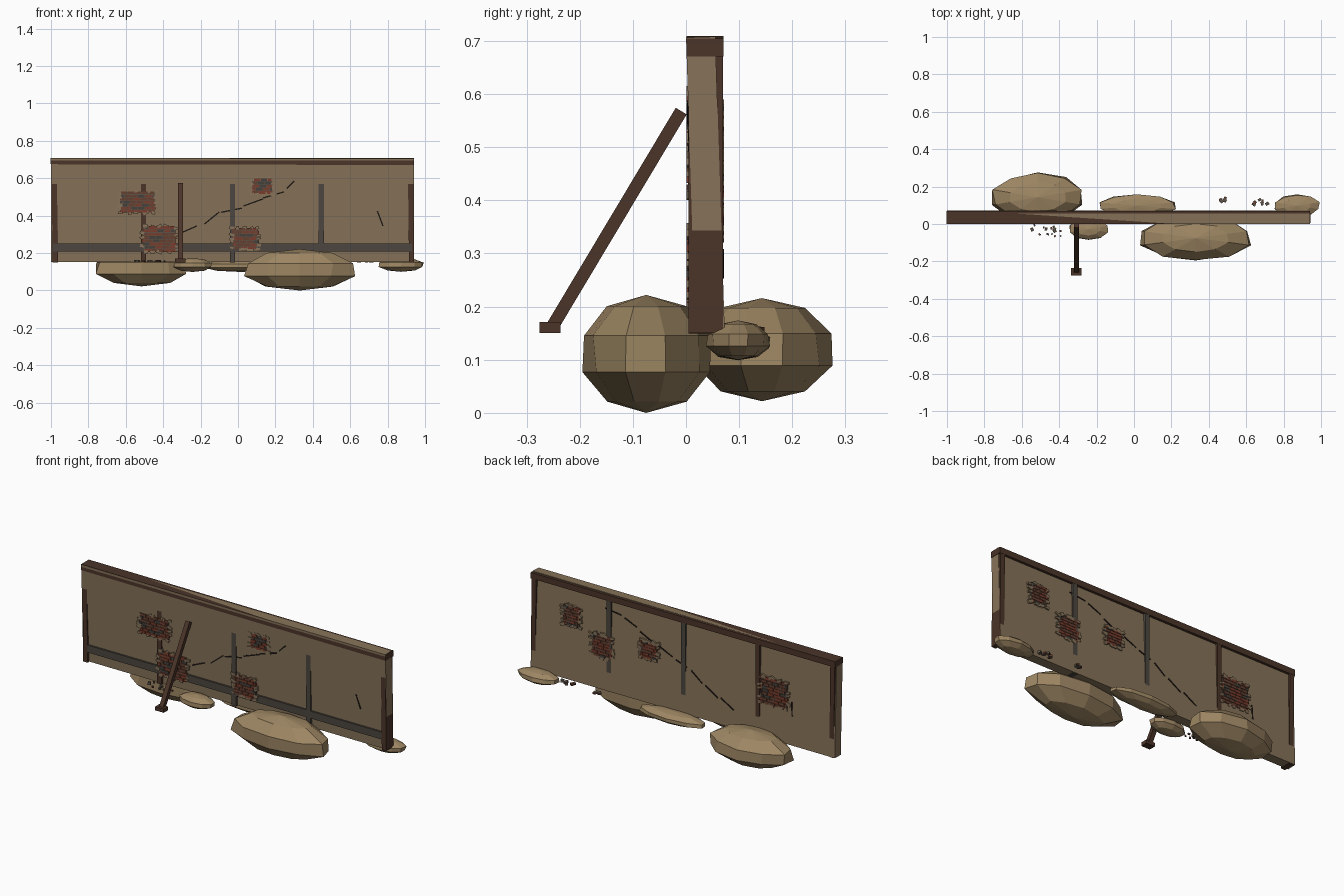
import bpy, bmesh, math, random
from mathutils import Vector, Matrix

if "Cube" in bpy.data.objects:
    bpy.data.objects.remove(bpy.data.objects["Cube"])

random.seed(7)


def material(name, r, g, b):
    m = bpy.data.materials.new(name)
    m.diffuse_color = (r, g, b, 1)
    m.use_nodes = True
    m.node_tree.nodes["Principled BSDF"].inputs["Base Color"].default_value = m.diffuse_color
    return m


PLASTER = material("plaster", 0.24, 0.17, 0.10)
WOOD = material("dark_wood", 0.07, 0.035, 0.022)
GREY = material("weathered_wood", 0.072, 0.062, 0.05)
ROCK = material("rock", 0.34, 0.24, 0.125)
MORTAR = material("mortar", 0.11, 0.085, 0.065)
BRICKS = [material("brick_red", 0.19, 0.045, 0.025),
          material("brick_brown", 0.13, 0.05, 0.03),
          material("brick_sooty", 0.06, 0.05, 0.042)]
CRACK = material("crack", 0.012, 0.009, 0.007)


def make(name, bm, mats):
    me = bpy.data.meshes.new(name)
    bm.to_mesh(me)
    bm.free()
    ob = bpy.data.objects.new(name, me)
    bpy.context.collection.objects.link(ob)
    for m in mats:
        me.materials.append(m)
    return ob


def add_box(bm, c, s, rot=Matrix(), mat=0):
    mx = Matrix.Translation(c) @ rot @ Matrix.Diagonal((*s, 1))
    vs = bmesh.ops.create_cube(bm, size=1, matrix=mx)["verts"]
    for f in {f for v in vs for f in v.link_faces}:
        f.material_index = mat


def box(name, c, s, mat, rot=Matrix()):
    bm = bmesh.new()
    add_box(bm, c, s, rot)
    return make(name, bm, [mat])


# Plaster slab, leaning slightly forward through the upright frame
LEAN = math.radians(1.84)
box("wall_slab", (-0.03, 0.0365, 0.430), (1.94, 0.055, 0.555), PLASTER,
    Matrix.Rotation(LEAN, 4, "X"))

# Timber frame: posts, sole rail and top beam
for i, (x, m) in enumerate([(-0.98, WOOD), (-0.505, WOOD), (-0.03, GREY),
                            (0.445, GREY), (0.925, WOOD)]):
    tilt = Matrix.Rotation(math.radians((-0.7, 0, 0, 0, -0.7)[i]), 4, "Y")
    box(f"post_{i}", (x, 0.037, 0.425), (0.028, 0.065, 0.55), m, tilt)
box("sole_rail", (-0.03, 0.030, 0.230), (1.92, 0.051, 0.042), GREY)
box("top_beam", (-0.03, 0.0355, 0.690), (1.943, 0.07, 0.034), WOOD,
    Matrix.Rotation(math.radians(0.12), 4, "Y"))

# Raking prop and its foot block
a, b = Vector((-0.308, -0.25, 0.165)), Vector((-0.308, -0.009, 0.568))
d = b - a
box("raking_prop", (a + b) / 2, (0.026, 0.024, d.length), WOOD,
    Matrix.Rotation(-math.atan2(d.y, d.z), 4, "X"))
box("prop_foot", (-0.308, -0.256, 0.161), (0.055, 0.04, 0.021), WOOD)


# Exposed brick patches with broken plaster edges; side -1 front, 1 back
def brick_patch(name, x, z, w, h, side):
    face = 0.001 if side < 0 else 0.0715
    rows, bw = max(5, round(h / 0.0165)), 0.037
    rh = h / rows
    bm = bmesh.new()
    add_box(bm, (x, face - side * 0.009, z), (w * 0.9, 0.012, h * 0.94))
    for r in range(rows):
        zc = z - h / 2 + (r + 0.5) * rh
        lo = x - w / 2 + random.uniform(0, 0.018)
        hi = x + w / 2 - random.uniform(0, 0.018)
        p = lo - (r % 2) * bw / 2
        while p < hi:
            l, e = max(p, lo), min(p + bw, hi)
            if e - l > 0.008:
                add_box(bm, ((l + e) / 2, face - side * 0.007, zc),
                        (e - l - 0.003, 0.013 + random.uniform(0, 0.002), rh - 0.003),
                        mat=random.choice((1, 1, 2, 2, 3)))
            p += bw
    make(name, bm, [MORTAR] + BRICKS)
    bm = bmesh.new()
    for k in range(16):
        t = k / 16 * math.tau + random.uniform(-0.15, 0.15)
        s = 1 / max(abs(math.cos(t)), abs(math.sin(t)))
        add_box(bm, (x + math.cos(t) * s * w * 0.49, face - side * 0.006,
                     z + math.sin(t) * s * h * 0.5),
                (random.uniform(0.015, 0.032), 0.012, random.uniform(0.009, 0.02)),
                Matrix.Rotation(random.uniform(-0.5, 0.5), 4, "Y"))
    make(name + "_plaster_edge", bm, [PLASTER])


for i, p in enumerate([(-0.535, 0.472, 0.20, 0.115, -1), (-0.42, 0.275, 0.19, 0.14, -1),
                       (0.04, 0.278, 0.15, 0.115, -1), (0.13, 0.558, 0.12, 0.085, -1),
                       (0.685, 0.52, 0.115, 0.115, 1), (0.49, 0.40, 0.14, 0.13, 1),
                       (0.19, 0.455, 0.12, 0.10, 1), (-0.61, 0.425, 0.185, 0.155, 1)]):
    brick_patch(f"brick_patch_{i}", *p)


# Cracks: thin dark strips lying on the leaning faces
def crack(name, segments, side):
    bm = bmesh.new()
    for x0, z0, x1, z1 in segments:
        zc = (z0 + z1) / 2
        y = 0.0365 - math.tan(LEAN) * (zc - 0.430) + side * 0.0275
        add_box(bm, ((x0 + x1) / 2, y, zc),
                (math.hypot(x1 - x0, z1 - z0), 0.005, 0.007),
                Matrix.Rotation(-math.atan2(z1 - z0, x1 - x0), 4, "Y"))
    make(name, bm, [CRACK])


crack("front_crack", [(-0.30, 0.31, -0.22, 0.345), (-0.18, 0.355, -0.10, 0.42),
                      (-0.09, 0.418, 0.02, 0.44), (0.03, 0.452, 0.135, 0.49),
                      (0.135, 0.495, 0.245, 0.527), (0.26, 0.545, 0.30, 0.585),
                      (0.745, 0.425, 0.775, 0.345)], -1)
crack("back_crack", [(0.474, 0.62, 0.37, 0.606), (0.35, 0.597, 0.27, 0.563),
                     (0.25, 0.545, 0.156, 0.50), (0.13, 0.495, 0.04, 0.455),
                     (0.02, 0.445, -0.055, 0.42), (-0.08, 0.41, -0.15, 0.355),
                     (-0.17, 0.35, -0.25, 0.30), (-0.27, 0.305, -0.353, 0.256),
                     (-0.72, 0.40, -0.725, 0.32)], 1)

# Boulders: low-poly, slightly uneven
for i, (c, r) in enumerate([((0.33, -0.075, 0.111), (0.315, 0.128, 0.111)),
                            ((-0.515, 0.143, 0.119), (0.262, 0.135, 0.097)),
                            ((0.872, 0.098, 0.137), (0.128, 0.061, 0.037)),
                            ((0.015, 0.098, 0.132), (0.222, 0.061, 0.033)),
                            ((-0.243, -0.027, 0.136), (0.112, 0.059, 0.037))]):
    bm = bmesh.new()
    bmesh.ops.create_uvsphere(bm, u_segments=10, v_segments=5, radius=1)
    for v in bm.verts:
        k = random.uniform(0.95, 1.05)
        v.co.x, v.co.y = v.co.x * k, v.co.y * k
        v.co = Vector(v.co[j] * r[j] + c[j] for j in range(3))
    make(f"boulder_{i}", bm, [ROCK])

# Fallen rubble at the foot of the wall
for i, (x, y, sx, sy, n) in enumerate([(-0.47, -0.035, 0.10, 0.03, 14),
                                       (0.48, 0.125, 0.025, 0.02, 8),
                                       (0.675, 0.11, 0.04, 0.02, 8)]):
    bm = bmesh.new()
    for _ in range(n):
        s = random.uniform(0.008, 0.02)
        add_box(bm, (x + random.uniform(-sx, sx), y + random.uniform(-sy, sy), 0.157),
                (s, s * 0.8, s * 0.7), Matrix.Rotation(random.uniform(0, 3), 4, "Z"),
                mat=random.randrange(2))
    make(f"rubble_{i}", bm, [MORTAR, BRICKS[1]])
